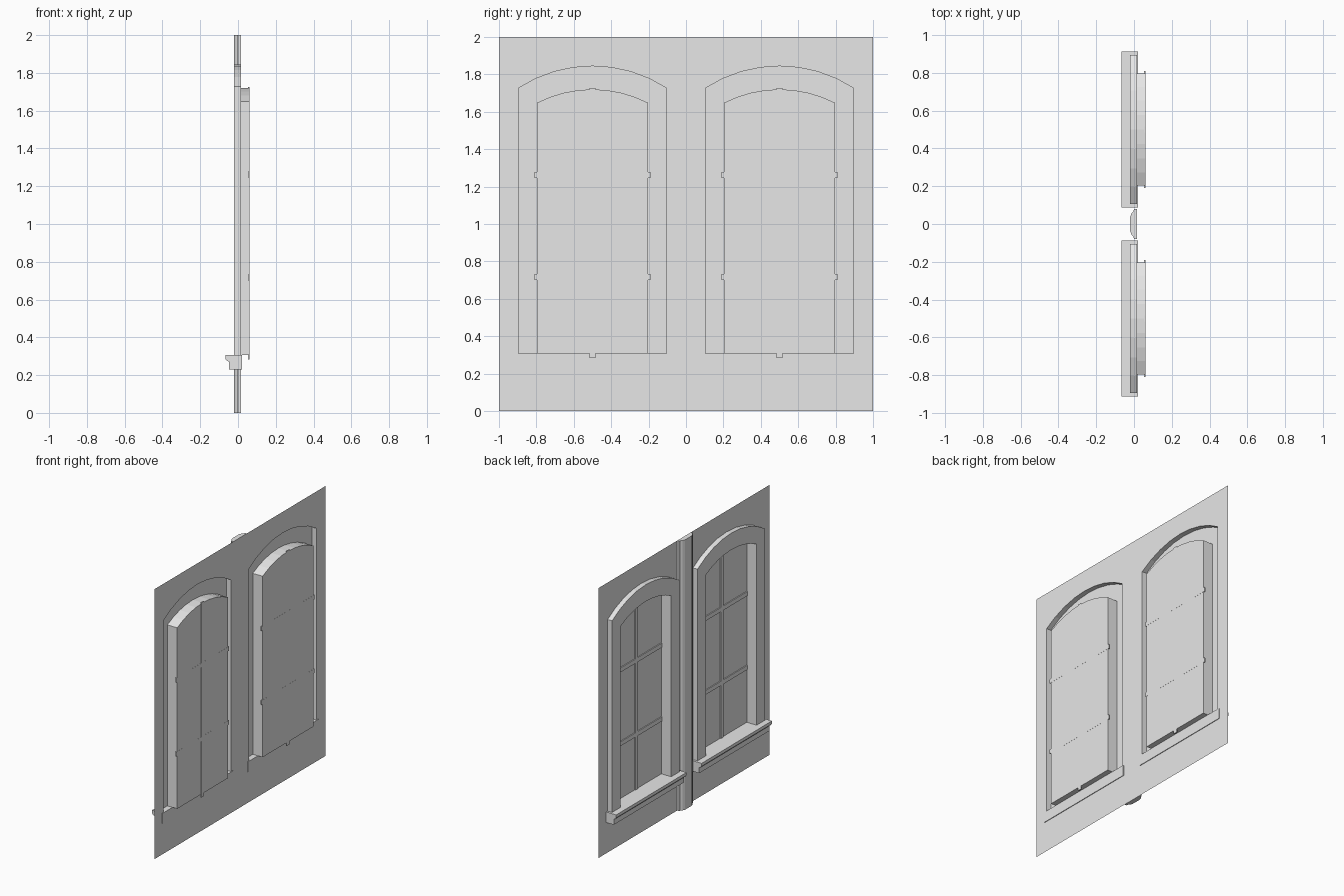
import bpy, bmesh, math
from mathutils import Vector

if "Cube" in bpy.data.objects:
    bpy.data.objects.remove(bpy.data.objects["Cube"])

plaster = bpy.data.materials.new("plaster_grey")
plaster.use_nodes = True
GREY = (0.8, 0.8, 0.8, 1)
plaster.diffuse_color = GREY
plaster.node_tree.nodes["Principled BSDF"].inputs["Base Color"].default_value = GREY

WALL_X, FRAME_X, GLASS_X = 0.016, -0.021, 0.06   # depth of the main planes
SILL_TOP = 0.307


def finish(name, bm):
    bmesh.ops.recalc_face_normals(bm, faces=bm.faces)
    mesh = bpy.data.meshes.new(name)
    bm.to_mesh(mesh)
    bm.free()
    mesh.materials.append(plaster)
    obj = bpy.data.objects.new(name, mesh)
    bpy.context.collection.objects.link(obj)
    return obj


def arch(cy, half, spring, rise, steps=8):
    """Outline (y, z) of an opening with a segmental arched head."""
    radius = (half * half + rise * rise) / (2 * rise)
    sweep = math.asin(half / radius)
    pts = [(cy - half, SILL_TOP), (cy + half, SILL_TOP)]
    for i in range(steps + 1):
        a = sweep * (1 - 2 * i / steps)
        pts.append((cy + radius * math.sin(a), spring + rise - radius + radius * math.cos(a)))
    return pts


def outer(cy):
    return arch(cy, 0.395, 1.727, 0.117)


def inner(cy):
    return arch(cy, 0.297, 1.648, 0.072)


def ring(bm, outline, x):
    return [bm.verts.new((x, y, z)) for y, z in outline]


def sheet(bm, loops):
    """Fill a flat sheet; loops after the first are holes."""
    edges = [bm.edges.new((l[i - 1], l[i])) for l in loops for i in range(len(l))]
    bmesh.ops.triangle_fill(bm, edges=edges, use_beauty=True, use_dissolve=True,
                            normal=Vector((-1, 0, 0)))


def band(bm, a, b):
    for i in range(len(a)):
        bm.faces.new((a[i - 1], a[i], b[i], b[i - 1]))


def box(name, lo, hi):
    bm = bmesh.new()
    bmesh.ops.create_cube(bm, size=1)
    for v in bm.verts:
        v.co = [lo[k] if v.co[k] < 0 else hi[k] for k in range(3)]
    return finish(name, bm)


def prism(name, profile, place, start, end):
    """Sweep a closed profile straight from start to end."""
    bm = bmesh.new()
    a = [bm.verts.new(place(p, start)) for p in profile]
    b = [bm.verts.new(place(p, end)) for p in profile]
    band(bm, a, b)
    bm.faces.new(a)
    bm.faces.new(b)
    return finish(name, bm)


# Wall panel with two arched openings
bm = bmesh.new()
sheet(bm, [ring(bm, [(-1, 0), (1, 0), (1, 2), (-1, 2)], WALL_X)]
      + [ring(bm, outer(cy), WALL_X) for cy in (-0.5, 0.5)])
finish("wall", bm)

SILL = [(-0.066, 0.307), (-0.066, 0.285), (-0.06, 0.277), (-0.047, 0.27),
        (-0.047, 0.229), (0.021, 0.229), (0.021, 0.307)]

for side, cy in (("right", -0.5), ("left", 0.5)):
    # Hollow surround: edge, flat face and deep reveal
    bm = bmesh.new()
    back, face_out = ring(bm, outer(cy), WALL_X), ring(bm, outer(cy), FRAME_X)
    face_in, deep = ring(bm, inner(cy), FRAME_X), ring(bm, inner(cy), GLASS_X)
    band(bm, back, face_out)
    band(bm, face_out, face_in)
    band(bm, face_in, deep)
    finish(side + "_surround", bm)

    # Glass pane closing the reveal
    bm = bmesh.new()
    bm.faces.new(ring(bm, inner(cy), GLASS_X))
    finish(side + "_pane", bm)

    # Glazing bars
    box(side + "_upright_bar", (0.053, cy - 0.016, 0.283), (0.0605, cy + 0.016, 1.726))
    for level, z in (("lower", 0.716), ("upper", 1.263)):
        box(side + "_" + level + "_cross_bar", (0.053, cy - 0.31, z - 0.016),
            (0.0605, cy + 0.31, z + 0.016))

    # Sill
    prism(side + "_sill", SILL, lambda p, t: (p[0], t, p[1]), cy - 0.412, cy + 0.412)

# Moulded strip between the windows
half = [(0.08, 0.016), (0.08, 0.0), (0.066, -0.004), (0.058, -0.012), (0.04, -0.02)]
strip = half + [(-y, x) for y, x in reversed(half)]
prism("centre_moulding", strip, lambda p, t: (p[1], p[0], t), 0, 2)
